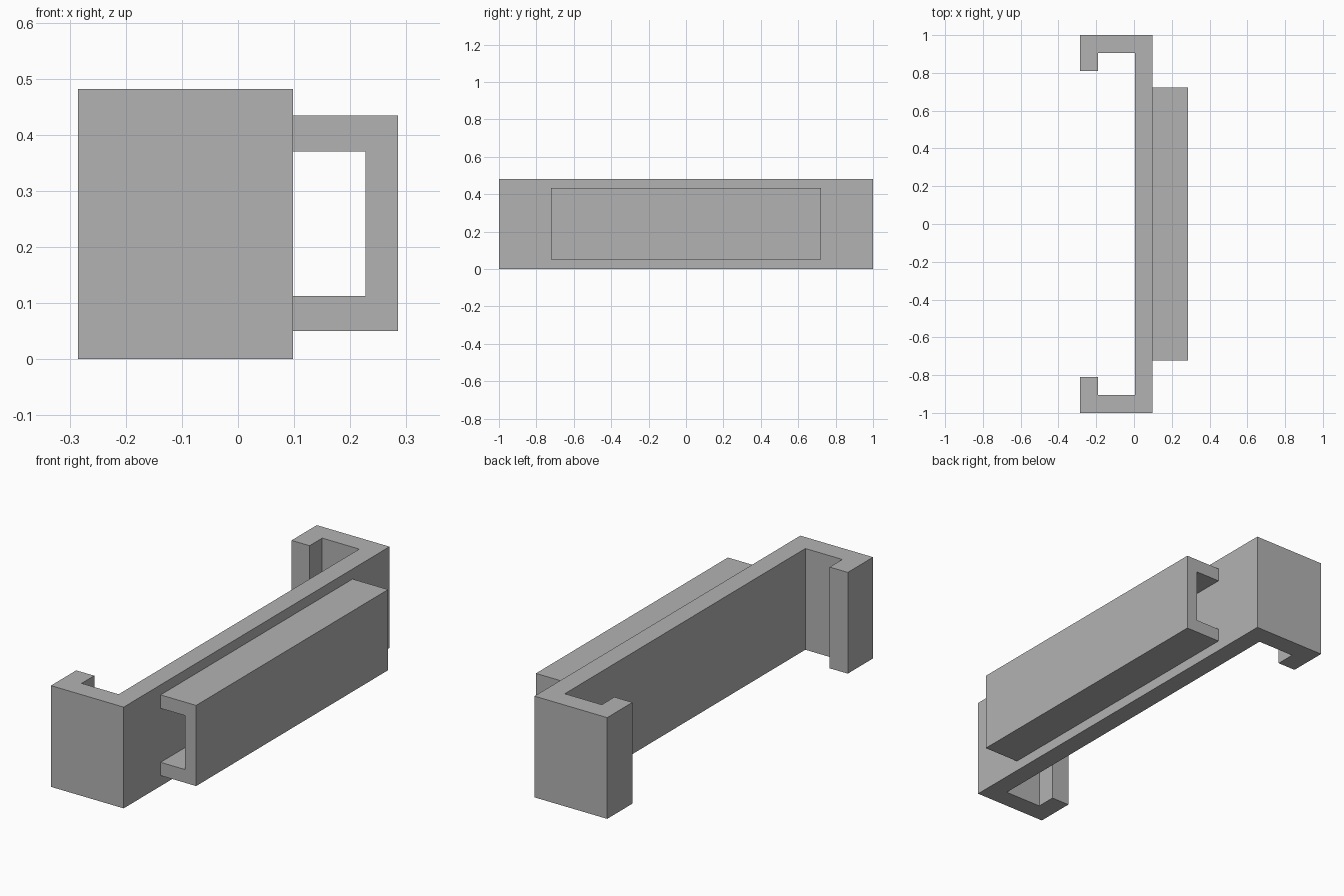
import bpy
import bmesh
from mathutils import Vector

cube = bpy.data.objects.get("Cube")
if cube:
    bpy.data.objects.remove(cube, do_unlink=True)

grey = bpy.data.materials.new("plain grey")
grey.use_nodes = True
colour = (0.45, 0.45, 0.45, 1)
grey.diffuse_color = colour
grey.node_tree.nodes["Principled BSDF"].inputs["Base Color"].default_value = colour


def extrude_profile(name, points, sweep):
    """Make a flat-faced solid by sweeping a closed outline."""
    bm = bmesh.new()
    face = bm.faces.new([bm.verts.new(p) for p in points])
    swept = bmesh.ops.extrude_face_region(bm, geom=[face], use_keep_orig=True)
    moved = [v for v in swept["geom"] if isinstance(v, bmesh.types.BMVert)]
    bmesh.ops.translate(bm, verts=moved, vec=Vector(sweep))
    bmesh.ops.recalc_face_normals(bm, faces=bm.faces)
    mesh = bpy.data.meshes.new(name)
    bm.to_mesh(mesh)
    bm.free()
    mesh.materials.append(grey)
    obj = bpy.data.objects.new(name, mesh)
    bpy.context.collection.objects.link(obj)
    return obj


# Long bracket with hooked ends: half outline, mirrored across y
back, front, lip, inner = -0.285, 0.098, -0.19, 0.005
half = [(front, 1), (back, 1), (back, 0.81), (lip, 0.81), (lip, 0.905), (inner, 0.905)]
outline = half + [(x, -y) for x, y in reversed(half)]
extrude_profile("hooked_bracket", [(x, y, 0) for x, y in outline], (0, 0, 0.482))

# C-shaped rail on the outer wall, open towards the bracket
outer, web = 0.285, 0.227
channel = [(front, 0.05), (outer, 0.05), (outer, 0.434), (front, 0.434),
           (front, 0.37), (web, 0.37), (web, 0.113), (front, 0.113)]
extrude_profile("channel_rail", [(x, -0.722, z) for x, z in channel], (0, 1.444, 0))
